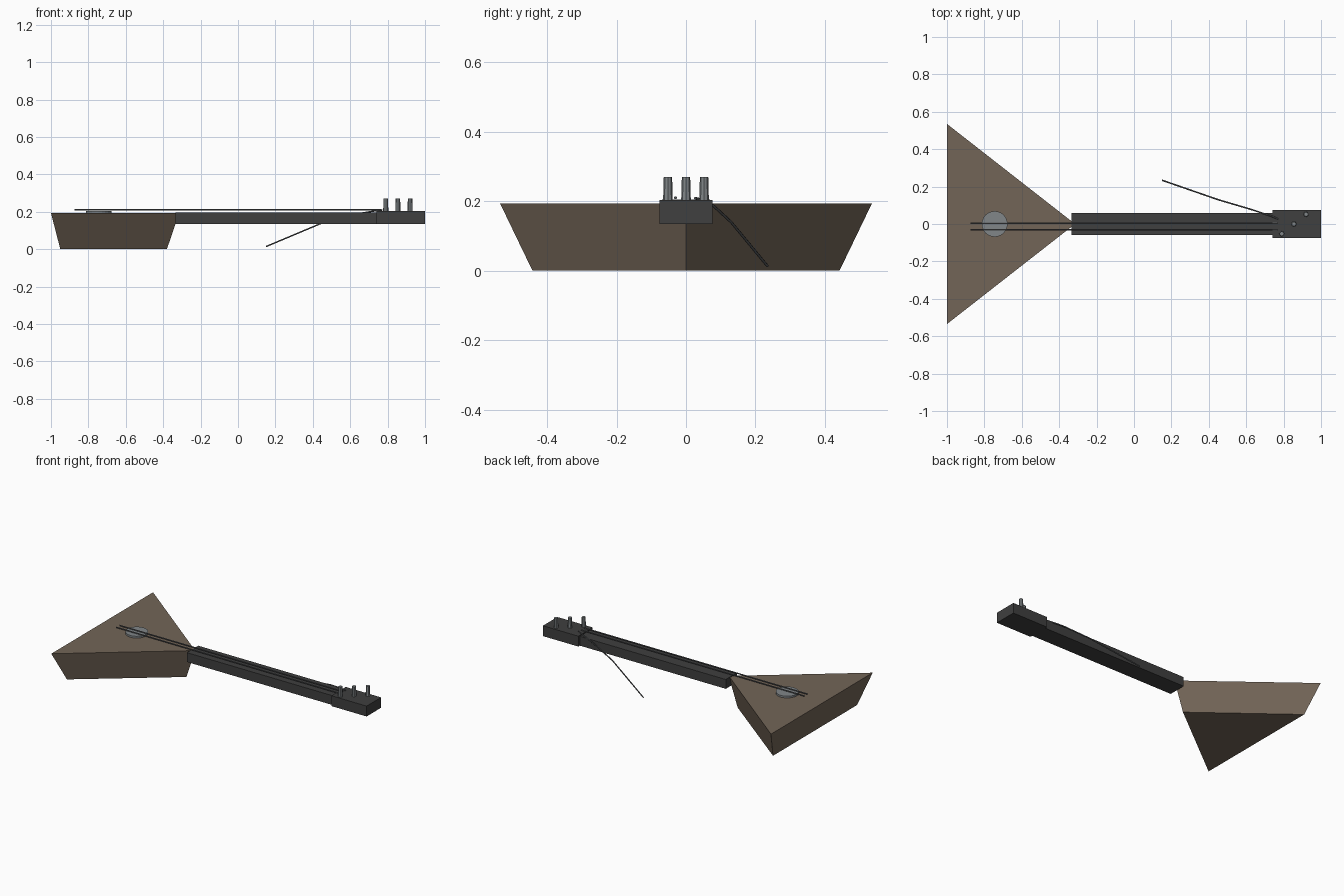
import bpy, bmesh
from mathutils import Vector

if "Cube" in bpy.data.objects:
    bpy.data.objects.remove(bpy.data.objects["Cube"])


def material(name, rgb):
    m = bpy.data.materials.new(name)
    m.diffuse_color = (*rgb, 1)
    m.use_nodes = True
    m.node_tree.nodes["Principled BSDF"].inputs["Base Color"].default_value = m.diffuse_color
    return m


wood = material("brown_wood", (0.17, 0.13, 0.095))
dark = material("dark_wood", (0.05, 0.05, 0.05))
metal = material("grey_metal", (0.22, 0.24, 0.25))
wire = material("string_wire", (0.09, 0.095, 0.10))


def finish(name, bm, mat):
    bmesh.ops.recalc_face_normals(bm, faces=bm.faces)
    me = bpy.data.meshes.new(name)
    bm.to_mesh(me)
    bm.free()
    me.materials.append(mat)
    ob = bpy.data.objects.new(name, me)
    bpy.context.collection.objects.link(ob)
    return ob


def loft(name, bottom, top, mat):
    bm = bmesh.new()
    lo = [bm.verts.new(p) for p in bottom]
    hi = [bm.verts.new(p) for p in top]
    bm.faces.new(lo)
    bm.faces.new(hi)
    n = len(lo)
    for i in range(n):
        j = (i + 1) % n
        bm.faces.new((lo[i], lo[j], hi[j], hi[i]))
    return finish(name, bm, mat)


def box(name, x0, x1, half_y, z0, z1, mat):
    plan = [(x0, -half_y), (x1, -half_y), (x1, half_y), (x0, half_y)]
    return loft(name, [(x, y, z0) for x, y in plan], [(x, y, z1) for x, y in plan], mat)


def rod(name, a, b, r1, r2, sides, mat):
    a, b = Vector(a), Vector(b)
    bm = bmesh.new()
    bmesh.ops.create_cone(bm, cap_ends=True, segments=sides, radius1=r1, radius2=r2,
                          depth=(b - a).length)
    rot = (b - a).to_track_quat('Z', 'Y')
    for v in bm.verts:
        v.co = rot @ v.co + (a + b) / 2
    return finish(name, bm, mat)


# triangular sound box, narrowing downwards
loft("body",
     [(-0.95, -0.442, 0), (-0.38, 0, 0), (-0.95, 0.442, 0)],
     [(-1, -0.535, 0.193), (-0.315, 0, 0.193), (-1, 0.535, 0.193)], wood)

# neck and head block
box("neck", -0.335, 0.75, 0.06, 0.135, 0.197, dark)
box("head", 0.74, 1.0, 0.076, 0.135, 0.204, dark)

# sound disc
rod("sound_disc", (-0.745, 0, 0.188), (-0.745, 0, 0.205), 0.069, 0.069, 24, metal)

# tuning pegs
for i, (x, y) in enumerate([(0.79, -0.052), (0.855, 0), (0.92, 0.052)]):
    rod(f"peg_{i + 1}", (x, y, 0.2), (x, y, 0.27), 0.014, 0.012, 8, metal)

# two tight strings
for i, y in enumerate([-0.03, 0.003]):
    rod(f"string_{i + 1}", (-0.873, y, 0.21), (0.768, y, 0.21), 0.0045, 0.0045, 6, wire)

# broken string hanging off the side of the neck
curve = bpy.data.curves.new("broken_string", 'CURVE')
curve.dimensions = '3D'
curve.bevel_depth = 0.004
curve.bevel_resolution = 1
curve.use_fill_caps = True
path = [(0.772, 0.026, 0.209), (0.735, 0.042, 0.205), (0.62, 0.08, 0.186),
        (0.45, 0.13, 0.14), (0.15, 0.234, 0.014)]
spline = curve.splines.new('POLY')
spline.points.add(len(path) - 1)
for p, co in zip(spline.points, path):
    p.co = (*co, 1)
curve.materials.append(wire)
bpy.context.collection.objects.link(bpy.data.objects.new("broken_string", curve))
